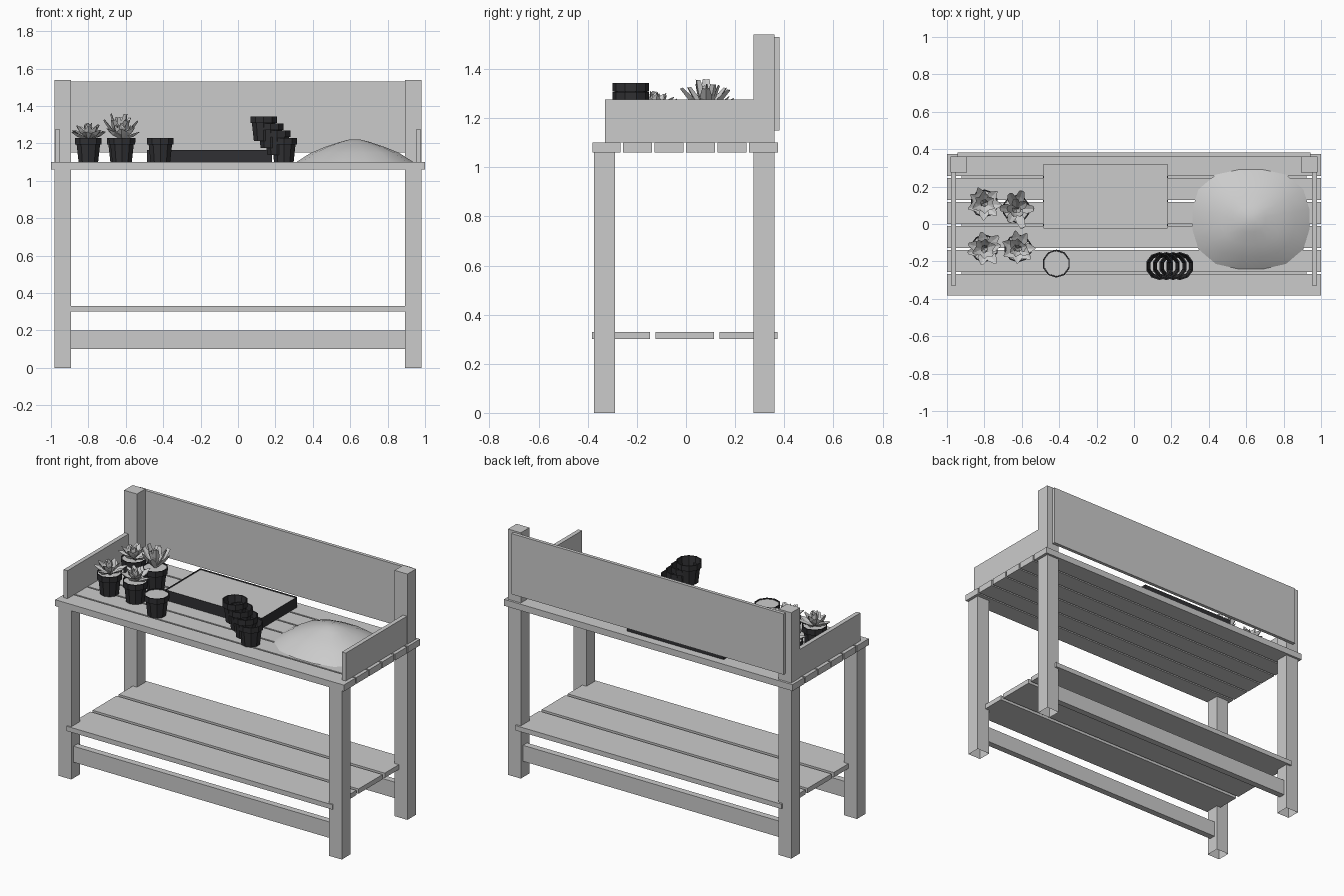
import bpy, bmesh, math, random
from mathutils import Matrix, Vector

if "Cube" in bpy.data.objects:
    bpy.data.objects.remove(bpy.data.objects["Cube"])

random.seed(4)
dark = bpy.data.materials.new("dark_plastic")
dark.diffuse_color = (0.03, 0.03, 0.033, 1)
dark.use_nodes = True
dark.node_tree.nodes["Principled BSDF"].inputs["Base Color"].default_value = dark.diffuse_color


def finish(name, bm, mat=None):
    me = bpy.data.meshes.new(name)
    bm.to_mesh(me)
    bm.free()
    ob = bpy.data.objects.new(name, me)
    bpy.context.collection.objects.link(ob)
    if mat:
        me.materials.append(mat)
    return ob


def box(name, x, y, z, mat=None, drop=None):
    """Box from (min, max) ranges; drop removes the face pointing along z=drop."""
    bm = bmesh.new()
    bmesh.ops.create_cube(bm, size=1)
    for v in bm.verts:
        v.co = [r[0] if c < 0 else r[1] for r, c in zip((x, y, z), v.co)]
    if drop:
        bm.normal_update()
        bmesh.ops.delete(bm, geom=[f for f in bm.faces if f.normal.z * drop > 0.9],
                         context='FACES_ONLY')
    return finish(name, bm, mat)


def lathe(bm, profile, sides, centre=(0, 0, 0)):
    """Revolve (radius, height) points around z."""
    c = Vector(centre)
    rings = []
    for r, z in profile:
        rings.append([bm.verts.new(c + Vector((r * math.cos(a), r * math.sin(a), z)))
                      for a in [2 * math.pi * (i + 0.5) / sides for i in range(sides)]])
    for lo, hi in zip(rings, rings[1:]):
        for i in range(sides):
            j = (i + 1) % sides
            bm.faces.new((lo[i], lo[j], hi[j], hi[i]))
    return rings


# Legs, posts, stretchers and side panels
for s, side in ((-1, "left"), (1, "right")):
    lx = sorted((s * 0.893, s * 0.982))
    box(f"front_leg_{side}", lx, (-0.375, -0.29), (0, 1.06), drop=-1)
    box(f"back_post_{side}", lx, (0.275, 0.36), (0, 1.54), drop=-1)
    box(f"side_panel_{side}", sorted((s * 0.951, s * 0.978)), (-0.33, 0.275), (1.10, 1.275))
for name, y in (("front", -0.333), ("back", 0.318)):
    box(f"{name}_stretcher", (-0.893, 0.893), (y - 0.02, y + 0.02), (0.10, 0.20))
box("back_board", (-0.943, 0.943), (0.36, 0.381), (1.15, 1.53))

# Top planks and lower shelf planks
for i in range(6):
    y = -0.384 + i * 0.128
    box(f"top_plank_{i}", (-1, 1), (max(y, -0.381), min(y + 0.118, 0.375)), (1.06, 1.10))
for i in range(3):
    y = -0.383 + i * 0.2595
    box(f"shelf_plank_{i}", (-0.922, 0.922), (y, y + 0.237), (0.30, 0.33))

# Seed tray with soil
tx, ty = (-0.487, 0.183), (-0.027, 0.323)
box("seed_tray", tx, ty, (1.10, 1.165), dark, drop=1)
box("tray_soil", (tx[0] + 0.003, tx[1] - 0.003), (ty[0] + 0.003, ty[1] - 0.003), (1.11, 1.158))

# Soil heap
bm = bmesh.new()
rings = lathe(bm, [(1, 0), (0.75, 0.05), (0.5, 0.082), (0.25, 0.108), (0.1, 0.12)], 16)
for ring in rings:
    for v in ring:
        r = math.hypot(v.co.x, v.co.y)
        cx, cy = v.co.x / r, v.co.y / r
        k = (abs(cx) ** 2.6 + abs(cy) ** 2.6) ** (-1 / 2.6)
        v.co.x, v.co.y = 0.625 + 0.315 * r * cx * k, 0.025 + 0.268 * r * cy * k
        v.co.z += 1.10
bm.faces.new(rings[-1])
for f in bm.faces:
    f.smooth = True
finish("soil_heap", bm)


def pot(name, x, y, z=1.10, soil=True):
    bm = bmesh.new()
    lathe(bm, [(0.055, 0), (0.066, 0.095), (0.074, 0.095), (0.075, 0.13), (0.068, 0.13),
               (0.052, 0.003)], 10, (x, y, z))
    finish(name, bm, dark)
    if soil:
        bm = bmesh.new()
        bm.faces.new(lathe(bm, [(0.07, 0.125)], 10, (x, y, z))[0])
        finish(name + "_soil", bm)


def leaf(bm, matrix, length, width, tip):
    """Keeled leaf along +x, curving gently upward."""
    rows = []
    for t, w in ((0, 0.4), (0.6, 1), (1, tip)):
        px, pz, hw = t * length, 0.12 * length * t * t, w * width / 2
        rows.append([bm.verts.new(matrix @ Vector(p)) for p in
                     ((px, -hw, pz + hw * 0.3), (px, 0, pz - hw * 0.3),
                      (px, hw, pz + hw * 0.3), (px, 0, pz))])
    for a, b in zip(rows, rows[1:]):
        for i in range(4):
            j = (i + 1) % 4
            bm.faces.new((a[i], b[i], b[j], a[j]))
    bm.faces.new(rows[-1])


def succulent(name, x, y, tiers, tip):
    """tiers: (leaf count, elevation in degrees, length, width)."""
    bm = bmesh.new()
    for k, (n, elev, length, width) in enumerate(tiers):
        for i in range(n):
            turn = 2 * math.pi * (i + 0.4 * k) / n + random.uniform(-0.2, 0.2)
            tilt = math.radians(elev + random.uniform(-7, 7))
            m = (Matrix.Translation((x, y, 1.222)) @ Matrix.Rotation(turn, 4, 'Z')
                 @ Matrix.Rotation(-tilt, 4, 'Y') @ Matrix.Translation((0.008, 0, 0)))
            leaf(bm, m, length * random.uniform(0.88, 1.05), width, tip)
    finish(name, bm)


# Potted succulents
rosette = [(7, 22, 0.10, 0.055), (6, 45, 0.088, 0.05), (4, 68, 0.08, 0.035)]
tall = [(6, 40, 0.135, 0.05), (5, 58, 0.13, 0.045), (3, 75, 0.11, 0.035)]
plants = [(-0.80, 0.11, rosette, 0.08), (-0.63, 0.08, tall, 0.6),
          (-0.80, -0.13, rosette, 0.25), (-0.62, -0.13, rosette, 0.15)]
for i, (x, y, tiers, tip) in enumerate(plants):
    pot(f"plant_pot_{i}", x, y)
    succulent(f"succulent_{i}", x, y, tiers, tip)

# Soil-filled spare pot and leaning stack of empty pots
pot("spare_pot", -0.415, -0.212)
for i in range(4):
    pot(f"stacked_pot_{i}", 0.245 - 0.036 * i, -0.225, 1.10 + 0.038 * i, soil=False)
